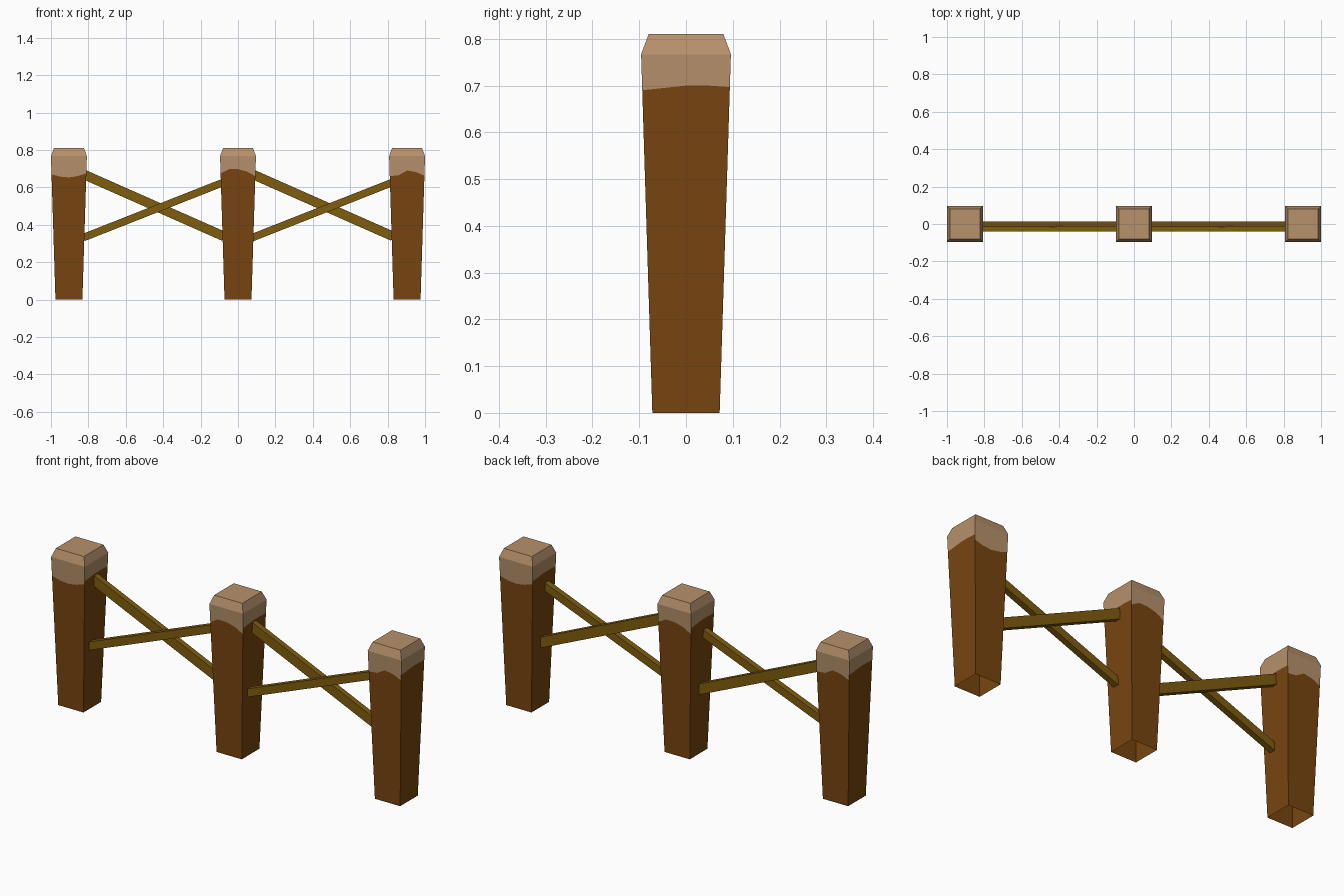
import bpy, bmesh, math
from mathutils import Matrix, Vector

if "Cube" in bpy.data.objects:
    bpy.data.objects.remove(bpy.data.objects["Cube"])


def material(name, rgb):
    m = bpy.data.materials.new(name)
    lin = [((c / 255 + 0.055) / 1.055) ** 2.4 for c in rgb]
    m.diffuse_color = (*lin, 1)
    m.use_nodes = True
    m.node_tree.nodes["Principled BSDF"].inputs["Base Color"].default_value = m.diffuse_color
    return m


BROWN = material("post_brown", (121, 69, 16))
CREAM = material("cut_wood_tan", (183, 145, 107))
OLIVE = material("rail_olive", (126, 93, 14))

BASE, SHOULDER, TOP = 0.072, 0.096, 0.08      # post half widths
Z_SHOULDER, Z_TOP = 0.767, 0.81

# wavy colour line on the broad faces of the three posts, left to right
WAVES = [(0.670, 0.657, 0.653, 0.660, 0.675),
         (0.674, 0.698, 0.697, 0.685, 0.660),
         (0.660, 0.664, 0.690, 0.682, 0.662)]
SIDE_WAVE = (0.690, 0.695, 0.70, 0.70, 0.697)


def add_object(bm, name, mats):
    bmesh.ops.remove_doubles(bm, verts=bm.verts, dist=0.0002)
    me = bpy.data.meshes.new(name)
    bm.to_mesh(me)
    bm.free()
    for m in mats:
        me.materials.append(m)
    ob = bpy.data.objects.new(name, me)
    bpy.context.collection.objects.link(ob)


def make_post(name, x, front, back):
    """Tapered, open-bottomed post with a chamfered, lighter head."""
    bm = bmesh.new()

    def quad(points, rot, mat):
        f = bm.faces.new([bm.verts.new(rot @ Vector(p)) for p in points])
        f.material_index = mat

    for k, wave in enumerate((front, SIDE_WAVE, back, SIDE_WAVE)):
        rot = Matrix.Translation((x, 0, 0)) @ Matrix.Rotation(k * math.pi / 2, 4, 'Z')
        n = len(wave) - 1

        def pt(i, half, z):
            return ((2 * i / n - 1) * half, -half, z)

        def on_wall(i):
            z = wave[i]
            return pt(i, BASE + (SHOULDER - BASE) * z / Z_SHOULDER, z)

        for i in range(n):
            a, b = on_wall(i), on_wall(i + 1)
            quad((pt(i, BASE, 0), pt(i + 1, BASE, 0), b, a), rot, 0)
            quad((a, b, pt(i + 1, SHOULDER, Z_SHOULDER), pt(i, SHOULDER, Z_SHOULDER)), rot, 1)
            quad((pt(i, SHOULDER, Z_SHOULDER), pt(i + 1, SHOULDER, Z_SHOULDER),
                  pt(i + 1, TOP, Z_TOP), pt(i, TOP, Z_TOP)), rot, 1)
    # flat top
    quad([(sx * TOP, sy * TOP, Z_TOP) for sx, sy in ((-1, -1), (1, -1), (1, 1), (-1, 1))],
         Matrix.Translation((x, 0, 0)), 1)
    add_object(bm, name, (BROWN, CREAM))


def make_rail(name, x0, z0, x1, z1, y0, y1, height):
    """Square-cut rail running between two points."""
    bm = bmesh.new()
    d = Vector((x1 - x0, 0, z1 - z0))
    mat = (Matrix.Translation(((x0 + x1) / 2, (y0 + y1) / 2, (z0 + z1) / 2))
           @ Matrix.Rotation(-math.atan2(d.z, d.x), 4, 'Y')
           @ Matrix.Diagonal((d.length, y1 - y0, height, 1)))
    bmesh.ops.create_cube(bm, size=1, matrix=mat)
    add_object(bm, name, (OLIVE,))


# posts
for i, label in enumerate(("left", "middle", "right")):
    make_post(label + "_post", (i - 1) * 0.904, WAVES[i], WAVES[2 - i])

# crossed rails in both bays
for label, cx in (("left", -0.452), ("right", 0.452)):
    make_rail(label + "_falling_rail", cx - 0.370, 0.668, cx + 0.376, 0.338, -0.016, 0.013, 0.051)
    make_rail(label + "_rising_rail", cx - 0.376, 0.331, cx + 0.370, 0.625, -0.041, -0.010, 0.040)
